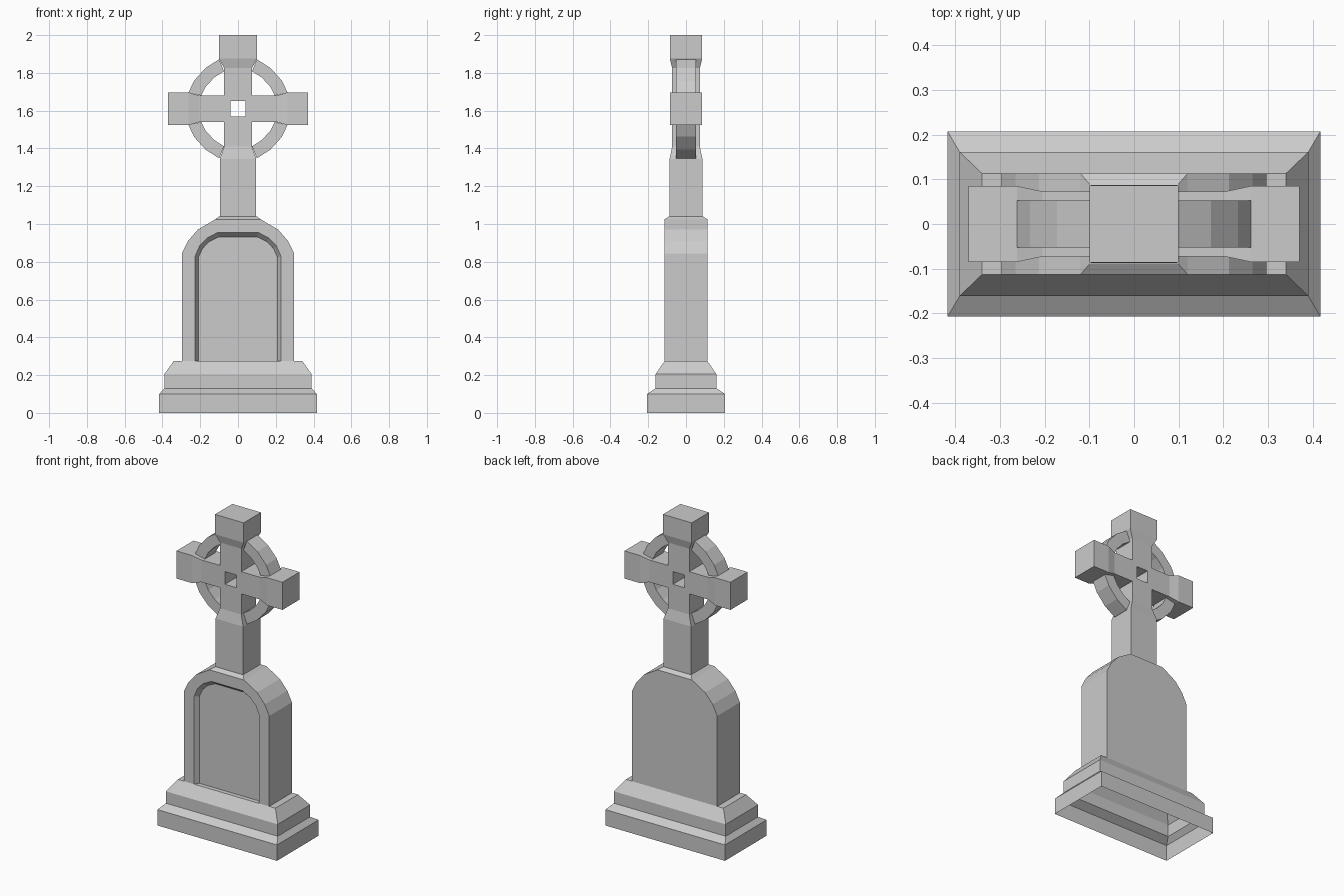
import bpy, bmesh
from mathutils import Vector

if "Cube" in bpy.data.objects:
    bpy.data.objects.remove(bpy.data.objects["Cube"])

CZ = 1.61   # height of the cross centre


def finish(name, bm):
    bmesh.ops.remove_doubles(bm, verts=bm.verts, dist=1e-5)
    bmesh.ops.recalc_face_normals(bm, faces=bm.faces)
    me = bpy.data.meshes.new(name)
    bm.to_mesh(me)
    bm.free()
    ob = bpy.data.objects.new(name, me)
    bpy.context.collection.objects.link(ob)
    return ob


def face(bm, pts):
    return bm.faces.new([bm.verts.new(p) for p in pts])


def strip(bm, a, b, closed=False, skip=()):
    """Quads between two chains of points."""
    n = len(a)
    for i in range(n if closed else n - 1):
        if i not in skip:
            j = (i + 1) % n
            face(bm, [a[i], a[j], b[j], b[i]])


def loft(bm, sections, axis='z', cap=False):
    """Rectangular sections (position, half width, half depth) along z or x."""
    rings = []
    for p, w, d in sections:
        corners = [(-w, -d), (w, -d), (w, d), (-w, d)]
        rings.append([(u, v, p) if axis == 'z' else (p, v, CZ + u) for u, v in corners])
    for a, b in zip(rings, rings[1:]):
        strip(bm, a, b, closed=True)
    if cap:
        face(bm, rings[-1])


def arch(half, y):
    """Mirror a right half outline into a full chain at depth y."""
    return [Vector((x, y, z)) for x, z in half] + [Vector((-x, y, z)) for x, z in reversed(half)]


# stepped plinth, open underneath
bm = bmesh.new()
loft(bm, [(0, .417, .207), (.10, .417, .207), (.13, .39, .161), (.205, .39, .161), (.275, .34, .113)])
for s in (-1, 1):
    face(bm, [(s * .297, -.113, .275), (s * .34, -.113, .275), (s * .34, .113, .275), (s * .297, .113, .275)])
finish("plinth", bm)

# arched slab with a recessed front panel
outer = [(.297, .275), (.297, .845), (.265, .91), (.213, .97), (.12, 1.025)]
rim = [(.227, .275), (.227, .83), (.203, .885), (.165, .925), (.108, .955)]
panel = [(.21, .275), (.21, .822), (.188, .87), (.152, .907), (.10, .932)]
bm = bmesh.new()
front, back = arch(outer, -.113), arch(outer, .113)
edge, inset = arch(rim, -.113), arch(panel, -.085)
strip(bm, front, back, skip=(4,))
strip(bm, front, edge)
strip(bm, edge, inset)
face(bm, inset)
face(bm, back)
face(bm, [edge[0], inset[0], inset[-1], edge[-1]])
finish("slab", bm)

# shaft, from the slab shoulder up to the cross centre
bm = bmesh.new()
loft(bm, [(1.025, .12, .113), (1.04, .10, .09), (1.041, .096, .087), (1.345, .096, .087),
          (1.41, .074, .073), (CZ - .07, .074, .073)])
finish("shaft", bm)

# upper arm
bm = bmesh.new()
loft(bm, [(CZ + .07, .074, .073), (1.825, .074, .073), (1.875, .10, .086), (2.0, .10, .086)], cap=True)
finish("upper_arm", bm)

# side arms
for s, name in ((-1, "left_arm"), (1, "right_arm")):
    bm = bmesh.new()
    loft(bm, [(s * .074, .07, .073), (s * .205, .07, .073), (s * .262, .087, .085), (s * .37, .087, .085)],
         axis='x', cap=True)
    finish(name, bm)

# cross centre with a square hole through it
bm = bmesh.new()


def square(w, h, y):
    return [(-w, y, CZ - h), (w, y, CZ - h), (w, y, CZ + h), (-w, y, CZ + h)]


for y in (-.073, .073):
    strip(bm, square(.074, .07, y), square(.04, .04, y), closed=True)
strip(bm, square(.04, .04, -.073), square(.04, .04, .073), closed=True)
finish("cross_centre", bm)

# ring quarters between the arms
ring_out = [(.262, .086), (.233, .148), (.172, .216), (.10, .262)]
ring_in = [(.195, .07), (.170, .118), (.125, .166), (.074, .199)]
bm = bmesh.new()
for sx in (-1, 1):
    for sz in (-1, 1):
        def chain(pts, y):
            return [(sx * x, y, CZ + sz * z) for x, z in pts]
        of, ob = chain(ring_out, -.053), chain(ring_out, .053)
        nf, nb = chain(ring_in, -.053), chain(ring_in, .053)
        for a, b in ((of, ob), (ob, nb), (nb, nf), (nf, of)):
            strip(bm, a, b)
finish("ring", bm)
